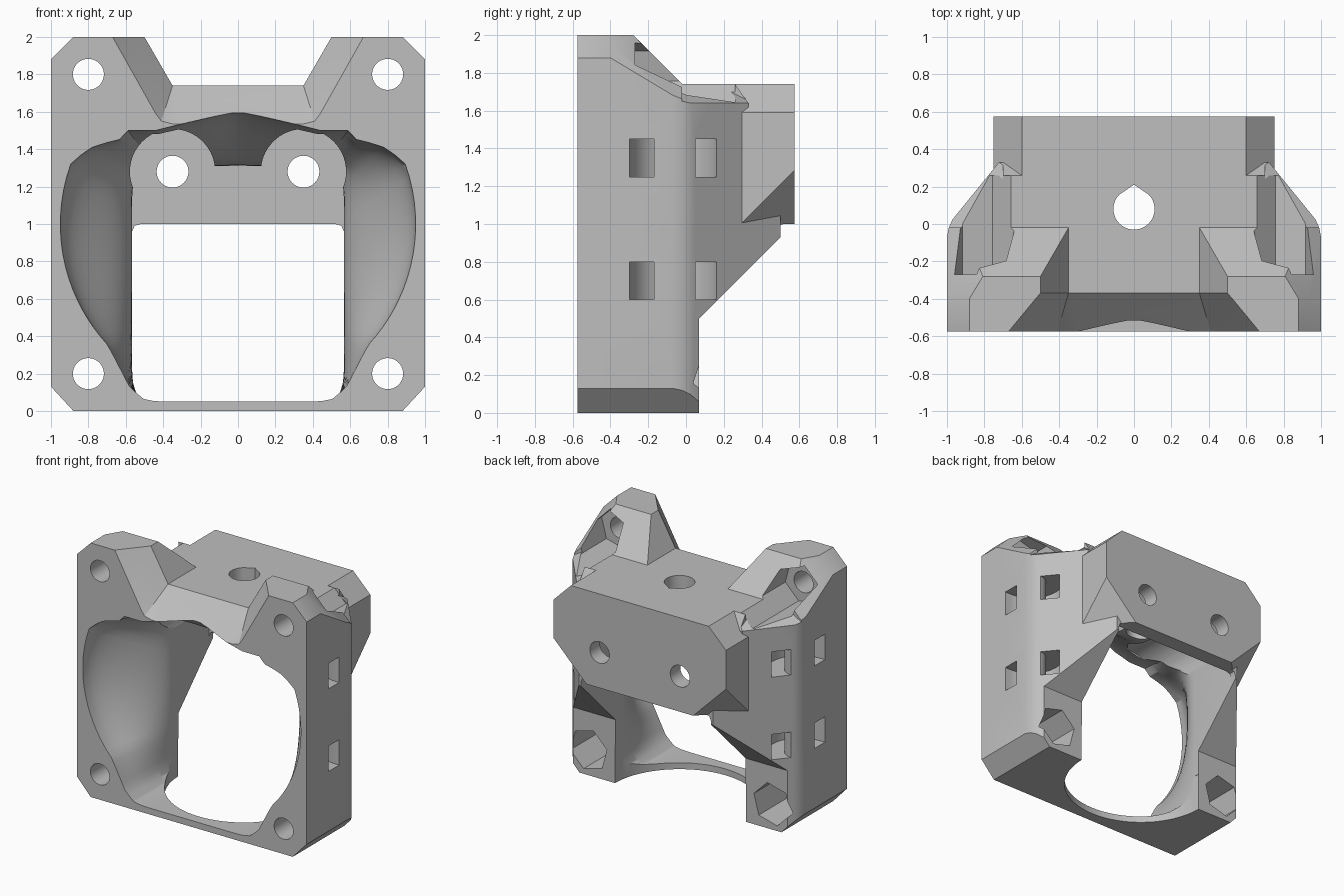
import bpy, bmesh
from math import sin, cos, pi, sqrt
from mathutils import Vector

cube = bpy.data.objects.get("Cube")
if cube:
    bpy.data.objects.remove(cube, do_unlink=True)

grey = bpy.data.materials.new("plain_grey")
grey.use_nodes = True
grey.diffuse_color = (0.52, 0.52, 0.52, 1)
grey.node_tree.nodes["Principled BSDF"].inputs["Base Color"].default_value = (0.52, 0.52, 0.52, 1)


def finish(bm, name):
    bmesh.ops.recalc_face_normals(bm, faces=bm.faces)
    mesh = bpy.data.meshes.new(name)
    bm.to_mesh(mesh)
    bm.free()
    mesh.materials.append(grey)
    ob = bpy.data.objects.new(name, mesh)
    bpy.context.collection.objects.link(ob)
    return ob


def place(axis, a, b, d):
    return {"x": (d, a, b), "y": (a, d, b), "z": (a, b, d)}[axis]


def prism(name, pts, axis, lo, hi):
    bm = bmesh.new()
    rings = [[bm.verts.new(place(axis, a, b, d)) for a, b in pts] for d in (lo, hi)]
    n = len(pts)
    for i in range(n):
        j = (i + 1) % n
        bm.faces.new((rings[0][i], rings[0][j], rings[1][j], rings[1][i]))
    bm.faces.new(rings[0])
    bm.faces.new(rings[1][::-1])
    return finish(bm, name)


def disc(a, b, r, n=40, turn=0):
    return [(a + r * cos(turn + 2 * pi * i / n), b + r * sin(turn + 2 * pi * i / n)) for i in range(n)]


def mirrored(half):
    return half + [(-a, b) for a, b in reversed(half)]


def hull(name, pts, planes=()):
    bm = bmesh.new()
    for p in pts:
        bm.verts.new(p)
    bmesh.ops.convex_hull(bm, input=bm.verts)
    bmesh.ops.delete(bm, geom=[v for v in bm.verts if not v.link_faces], context="VERTS")
    for co, no in planes:
        cut = bmesh.ops.bisect_plane(bm, geom=bm.verts[:] + bm.edges[:] + bm.faces[:],
                                     plane_co=Vector(co), plane_no=Vector(no), clear_outer=True)
        edges = [e for e in cut["geom_cut"] if isinstance(e, bmesh.types.BMEdge)]
        bmesh.ops.contextual_create(bm, geom=edges)
    return finish(bm, name)


def combine(target, tool, operation="DIFFERENCE"):
    mod = target.modifiers.new("shape", "BOOLEAN")
    mod.operation, mod.solver, mod.object = operation, "EXACT", tool
    bpy.context.view_layer.objects.active = target
    bpy.ops.object.modifier_apply(modifier=mod.name)
    bpy.data.objects.remove(tool, do_unlink=True)


# Main housing: side, top and front outlines intersected
body = prism("fan_duct_body", [(-.575, 0), (.07, 0), (.07, .5), (.5, .93), (.5, 1.5), (.33, 1.5),
                               (.33, 1.64), (.26, 1.74), (-.02, 1.74), (-.28, 2), (-.575, 2)],
             "x", -1.1, 1.1)
combine(body, prism("plan", mirrored([(1, -.7), (1, -.07), (.99, -.02), (.97, .025), (.58, .505),
                                      (.58, .7)]), "z", -.1, 2.1), "INTERSECT")
combine(body, prism("outline", mirrored([(.88, 0), (1, .13), (1, 1.88), (.88, 2), (.5, 2),
                                         (.35, 1.74)]), "y", -.8, .8), "INTERSECT")

# Rear mounting block with chamfered corners
block = hull("block", [(s * x, y, z) for s in (1, -1) for y in (.05, .575)
                       for x, z in ((.75, .99), (.75, 1.59), (.6, 1.74))],
             [((s * .75, .57, 1.28), (s, 1, -1)) for s in (1, -1)])
combine(body, block, "UNION")

# Sloped lip between the two front towers
combine(body, hull("lip", [(s * x, y, z) for s in (1, -1) for x, y, z in
                           ((.727, -.575, 2.1), (.44, -.575, 1.59), (.41, -.575, 1.55),
                            (.35, -.575, 1.535), (.74, -.6, 2.1), (.35, -.6, 1.51), (.44, -.6, 1.565),
                            (.558, -.37, 2.1), (.35, -.37, 1.74), (.31, -.37, 1.74))]))

# Fan cavity: round at the front, rectangular at the rear
MID, FLOOR, WIDE = .68, .63, .567


def inner_radius(c, s):
    return (abs(c / WIDE) ** 12 + abs(s / FLOOR) ** 12) ** (-1 / 12)


def front_radius(c, s):
    d, c = 1 - MID, abs(c)
    r = d * s + sqrt(.95 ** 2 - (d * c) ** 2)
    if s > 0:
        r = min(r, (1.94 - MID) / (.68 * c + s), (1.61 - MID) / (.25 * c + s))
        r = max(r, min(.82 / s, .62 / c))
    else:
        r = min(r, FLOOR / -s)
        if s > -.7:
            r = max(r, .8656 / (c - .52 * s))
    return max(r, inner_radius(c, s))


bm = bmesh.new()
count, steps, rings = 96, 14, []
stations = [(-.6, 1)] + [(-.575 + .6 * k / steps, (1 + cos(pi * k / steps)) / 2)
                         for k in range(steps + 1)] + [(.45, 0)]
for y, w in stations:
    ring = []
    for i in range(count):
        t = 2 * pi * (i + .5) / count
        c, s = cos(t), sin(t)
        r = w * front_radius(c, s) + (1 - w) * inner_radius(c, s)
        ring.append(bm.verts.new((r * c, y, MID + r * s)))
    rings.append(ring)
for p, q in zip(rings, rings[1:]):
    for i in range(count):
        j = (i + 1) % count
        bm.faces.new((p[i], p[j], q[j], q[i]))
bm.faces.new(rings[0])
bm.faces.new(rings[-1][::-1])
combine(body, finish(bm, "cavity"))

# Open underside below the rear wall, with rounded upper corners
combine(body, prism("rear_opening", mirrored([(.566, .3), (.566, .96), (.553, .99), (.52, 1)]),
                    "y", .3, .7))

# Round clearance through the floor and teardrop hole through the roof
combine(body, prism("floor_cut", disc(0, .08, .57, 72), "z", -.1, .3))
drop = [(.11 * cos(a), .08 + .11 * sin(a)) for a in [pi * (.75 + 1.5 * i / 30) for i in range(31)]]
combine(body, prism("roof_hole", drop + [(0, .21)], "z", 1, 2))

for s in (1, -1):
    # Tower shoulders and the sloped ledge behind them
    combine(body, hull("shoulder", [(s * x, y, z) for x in (.4, 1.2) for y in (-.6, 0)
                                    for z in (2.64 - x - .6 * y, 3)]))
    combine(body, hull("ledge", [(s * x, y, z) for x in (.7, 1.2) for y in (-.02, .335)
                                 for z in (2.234 - .6 * x - .486 * y, 2.3)]))
    # Corner screw holes with tilted hexagonal nut pockets
    for z, start, end, tilt in ((.2, -.3, .3, -1), (1.8, -.32, .26, 1)):
        turn = tilt * pi / 12 if s > 0 else pi - tilt * pi / 12
        combine(body, prism("screw_hole", disc(s * .8, z, .083), "y", -.7, 0))
        combine(body, prism("nut_pocket", disc(s * .8, z, .165, 6, turn), "y", start, end))
    # Rear screw holes with screw head clearance
    combine(body, prism("head_clearance", disc(s * .35, 1.28, .228, 56), "y", -.45, .45))
    combine(body, prism("rear_hole", disc(s * .35, 1.28, .085), "y", .3, .7))
    # Curved tie channels in the side walls
    arc = [pi * (-.5 + i / 16) for i in range(17)]
    outer, inner = [[(s * (.95 - r * cos(a)), -.06 + r * sin(a)) for a in arc] for r in (.24, .11)]
    channel = outer + [(s * 1.1, .18), (s * 1.1, .05)] + inner[::-1] + [(s * 1.1, -.17), (s * 1.1, -.3)]
    for z in (.6, 1.25):
        combine(body, prism("tie_channel", channel, "z", z, z + .2))

# Clean shading with crisp edges
bpy.ops.object.select_all(action="DESELECT")
body.select_set(True)
bpy.context.view_layer.objects.active = body
bpy.ops.object.shade_smooth_by_angle(angle=.45)
